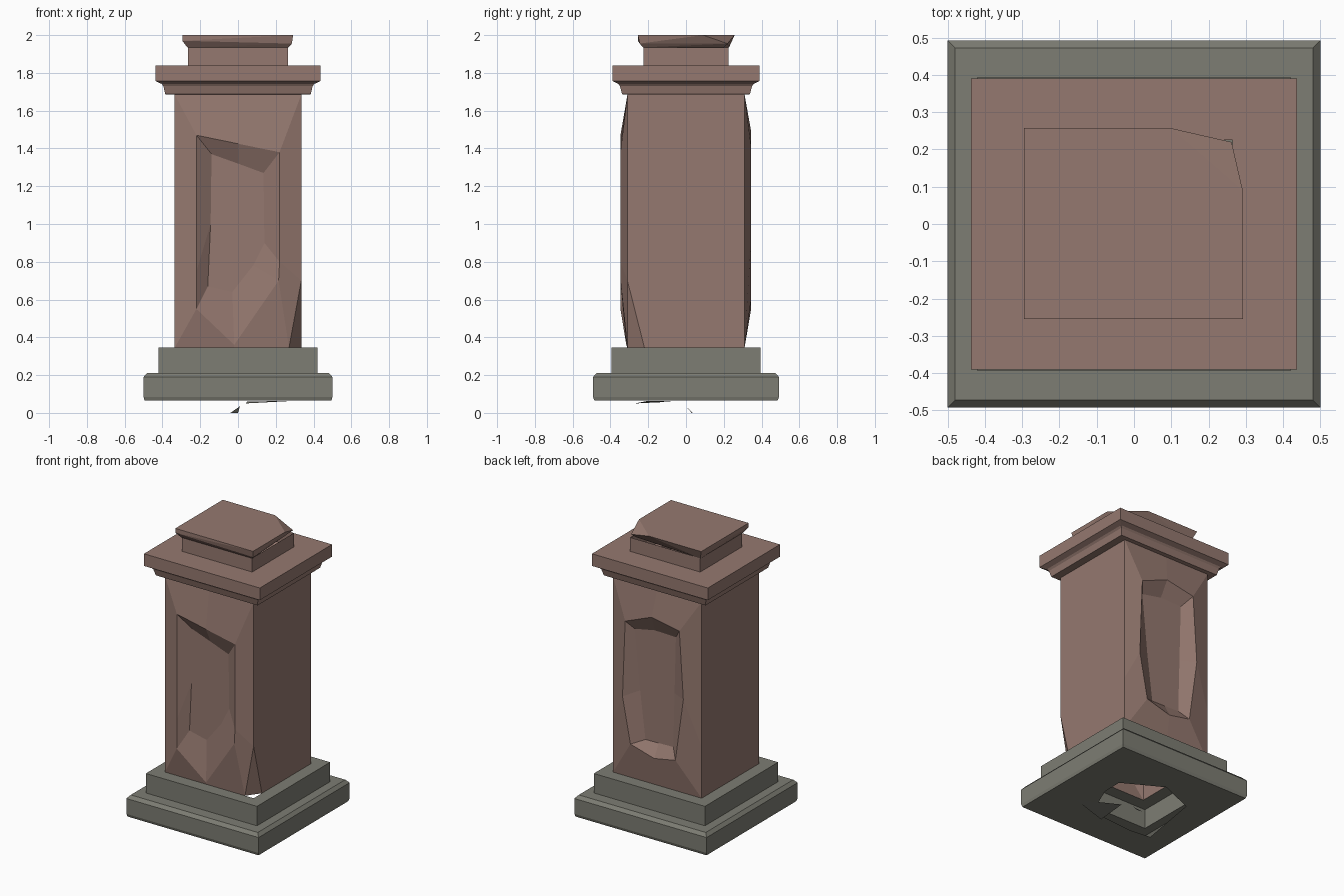
import bpy, bmesh

if "Cube" in bpy.data.objects:
    bpy.data.objects.remove(bpy.data.objects["Cube"])


def material(name, rgb):
    m = bpy.data.materials.new(name)
    m.diffuse_color = (*rgb, 1)
    m.use_nodes = True
    m.node_tree.nodes["Principled BSDF"].inputs["Base Color"].default_value = m.diffuse_color
    return m


BROWN = material("red_brown_stone", (0.30, 0.19, 0.16))
GREY = material("grey_stone", (0.205, 0.205, 0.172))


def finish(bm, name, mat):
    bmesh.ops.remove_doubles(bm, verts=bm.verts[:], dist=0.0005)
    bmesh.ops.recalc_face_normals(bm, faces=bm.faces[:])
    me = bpy.data.meshes.new(name)
    bm.to_mesh(me)
    bm.free()
    me.materials.append(mat)
    ob = bpy.data.objects.new(name, me)
    bpy.context.collection.objects.link(ob)
    return ob


def face(bm, pts):
    return bm.faces.new([bm.verts.new(p) for p in pts])


def bridge(bm, a, b):
    n = len(a)
    for i in range(n):
        j = (i + 1) % n
        face(bm, (a[i], a[j], b[j], b[i]))


def rect(hx, hy, z):
    return [(-hx, -hy, z), (hx, -hy, z), (hx, hy, z), (-hx, hy, z)]


def loft(bm, profile):
    rings = [rect(*p) for p in profile]
    for a, b in zip(rings, rings[1:]):
        bridge(bm, a, b)


# Stepped plinth: a hollow shell with a broken opening underneath
bm = bmesh.new()
loft(bm, [(0.495, 0.485, 0.065), (0.5, 0.492, 0.085), (0.5, 0.492, 0.19), (0.48, 0.472, 0.212),
          (0.42, 0.395, 0.212), (0.42, 0.395, 0.345), (0.335, 0.31, 0.345)])
hole = [(0.227, -0.01), (0.23, 0.13), (-0.03, 0.275), (-0.275, 0.174),
        (-0.35, -0.26), (-0.205, -0.277), (0.125, -0.25)]
edges = []
for loop in ([p[:2] for p in rect(0.495, 0.485, 0)], hole):
    vs = [bm.verts.new((x, y, 0.065)) for x, y in loop]
    edges += [bm.edges.new((vs[i - 1], vs[i])) for i in range(len(vs))]
bmesh.ops.triangle_fill(bm, edges=edges, use_beauty=True)
finish(bm, "plinth", GREY)

# Small stone slivers hanging below the opening
bm = bmesh.new()
face(bm, [(-0.04, 0.035, 0.0), (0.01, 0.0, 0.035), (0.0, 0.03, 0.0)])
face(bm, [(0.04, -0.27, 0.05), (0.3, -0.2, 0.064), (0.05, -0.06, 0.06)])
finish(bm, "underside_slivers", GREY)


# Shaft: worn framed panels on front and back, plain sides
def panel(bm, border, ridge, floor, ys):
    rings = [[(x, y, z) for x, z in r] for r, y in zip((border, ridge, floor), ys)]
    for i, (x, y, z) in enumerate(rings[1]):
        if z < 0.4:                       # ridge dies into the face at the foot
            rings[1][i] = (x, ys[0] * 1.02, z)
    bridge(bm, rings[0], rings[1])
    bridge(bm, rings[1], rings[2])
    face(bm, rings[2])


LOW, TOP, SX, SY = 0.345, 1.685, 0.335, 0.31
bm = bmesh.new()
panel(bm,
      [(-SX, LOW), (-0.02, LOW), (0.27, LOW), (SX, 0.7), (SX, TOP), (0, TOP), (-SX, TOP), (-SX, 0.7)],
      [(-0.22, 0.55), (-0.02, 0.36), (0.215, 0.7), (0.22, 0.8), (0.22, 1.38), (0, 1.425),
       (-0.22, 1.47), (-0.22, 0.75)],
      [(-0.16, 0.67), (-0.03, 0.64), (0.08, 0.78), (0.14, 0.9), (0.135, 1.27), (0, 1.32),
       (-0.14, 1.37), (-0.145, 1.0)],
      (-SY, -0.347, -0.295))
panel(bm,
      [(-SX, LOW), (0, LOW), (SX, LOW), (SX, 0.7), (SX, TOP), (0, TOP), (-SX, TOP), (-SX, 0.7)],
      [(-0.16, 0.57), (0, 0.54), (0.18, 0.59), (0.24, 0.9), (0.22, 1.42), (0.02, 1.5),
       (-0.19, 1.46), (-0.22, 1.0)],
      [(-0.11, 0.63), (0, 0.627), (0.1, 0.625), (0.14, 0.95), (0.18, 1.36), (0.03, 1.39),
       (-0.13, 1.385), (-0.12, 1.0)],
      (SY, 0.343, 0.295))
face(bm, [(-SX, -SY, LOW), (-SX, -SY, 0.7), (-SX, -SY, TOP),
          (-SX, SY, TOP), (-SX, SY, 0.7), (-SX, SY, LOW)])
face(bm, [(SX, -0.22, LOW), (SX, -SY, 0.7), (SX, -SY, TOP),
          (SX, SY, TOP), (SX, SY, 0.7), (SX, SY, LOW)])
face(bm, [(0.27, -SY, LOW), (SX, -0.22, LOW), (SX, -SY, 0.7)])   # chipped foot corner
finish(bm, "shaft", BROWN)

# Moulded cornice and neck
bm = bmesh.new()
loft(bm, [(SX, SY, TOP), (0.385, 0.338, 1.687), (0.395, 0.35, 1.73), (0.405, 0.358, 1.742),
          (0.438, 0.39, 1.757), (0.438, 0.39, 1.84), (0.265, 0.225, 1.84), (0.265, 0.225, 1.935)])
finish(bm, "cornice_and_neck", BROWN)

# Flared cap with one broken corner
bm = bmesh.new()
pts = rect(0.268, 0.228, 1.935) + [(-0.295, -0.255, 1.97), (0.285, -0.245, 1.955)]
pts[2] = (0.24, 0.2, 1.935)
pts += [(-0.295, -0.255, 2), (0.292, -0.255, 2), (0.292, 0.09, 2), (0.1, 0.257, 2),
        (-0.295, 0.257, 2), (0.262, 0.22, 1.955)]
for p in pts:
    bm.verts.new(p)
bmesh.ops.convex_hull(bm, input=bm.verts[:])
finish(bm, "cap", BROWN)
